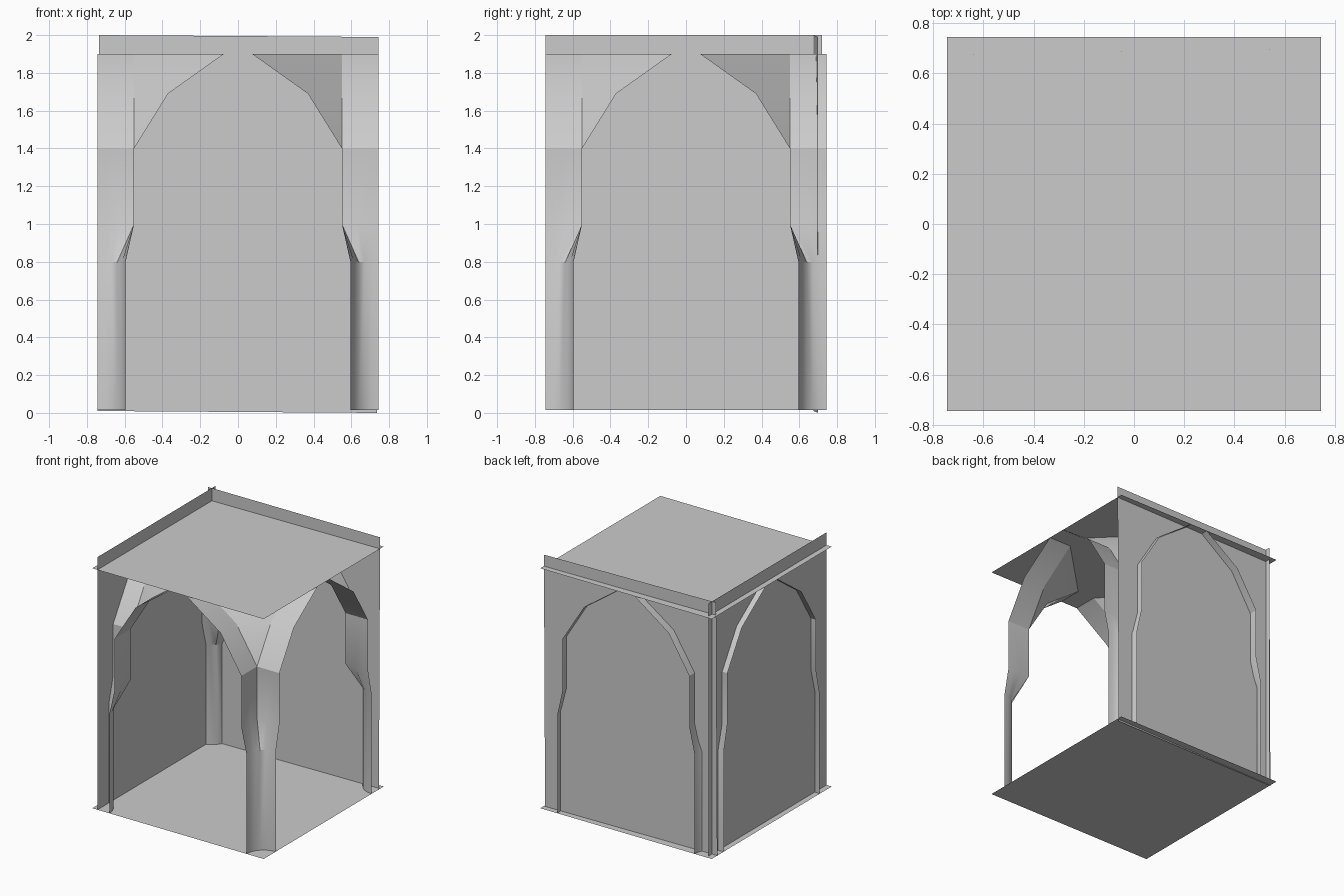
import bpy, bmesh
from math import sin, cos, tan, radians

if "Cube" in bpy.data.objects:
    bpy.data.objects.remove(bpy.data.objects["Cube"])

C = 0.745   # outer edge of the tile
S = 0.55    # inner face of the square pier
R = 0.15    # column radius
FLOOR_Z, CEIL_Z = 0.015, 1.9


def make_object(name, bm):
    mesh = bpy.data.meshes.new(name)
    bm.to_mesh(mesh)
    bm.free()
    obj = bpy.data.objects.new(name, mesh)
    bpy.context.collection.objects.link(obj)
    return obj


def make_quad(name, corners):
    bm = bmesh.new()
    bm.faces.new([bm.verts.new(c) for c in corners])
    return make_object(name, bm)


def loft(bm, rings):
    rows = [[bm.verts.new(p) for p in ring] for ring in rings]
    for lo, hi in zip(rows, rows[1:]):
        for i in range(len(lo) - 1):
            bm.faces.new((lo[i], lo[i + 1], hi[i + 1], hi[i]))


def round_ring(z, n=6):
    angles = [radians(90 * i / n) for i in range(n + 1)]
    return [(-C + R * cos(a), -C + R * sin(a), z) for a in angles]


def square_ring(z, n=6):
    # radial projection of the round section onto the square pier
    ring, w = [], C - S
    for i in range(n + 1):
        a = radians(90 * i / n)
        k = w / max(cos(a), sin(a))
        ring.append((-C + k * cos(a), -C + k * sin(a), z))
    return ring


def vault_ring(a, z):
    return [(-a, -C, z), (-a, -S, z), (-S, -a, z), (-C, -a, z)]


# Floor and ceiling
for name, z in (("floor", FLOOR_Z), ("ceiling", CEIL_Z)):
    make_quad(name, [(-C, -C, z), (C, -C, z), (C, C, z), (-C, C, z)])

# Back wall, set slightly askew, and left wall
make_quad("back_wall", [(-0.745, 0.675, 0.01), (0.735, 0.70, 0.0),
                        (0.745, 0.70, 1.99), (-0.735, 0.675, 2.0)])
make_quad("left_wall", [(-0.70, -C, FLOOR_Z), (-0.70, 0.72, FLOOR_Z),
                        (-0.70, 0.72, 2.0), (-0.70, -C, 2.0)])

# Corner pillars: round column flaring to a square pier, then vault springing
bm = bmesh.new()
loft(bm, [round_ring(FLOOR_Z), round_ring(0.8), square_ring(1.0), square_ring(1.4)])
loft(bm, [vault_ring(a, z) for a, z in ((S, 1.4), (0.37, 1.69), (0.075, CEIL_Z))])
bmesh.ops.remove_doubles(bm, verts=bm.verts[:], dist=0.0005)
pillars = make_object("corner_pillars", bm)
mirror = pillars.modifiers.new("Mirror", 'MIRROR')
mirror.use_axis = (True, True, False)
bpy.context.view_layer.objects.active = pillars
pillars.select_set(True)
bpy.ops.object.shade_smooth_by_angle(angle=radians(30))
